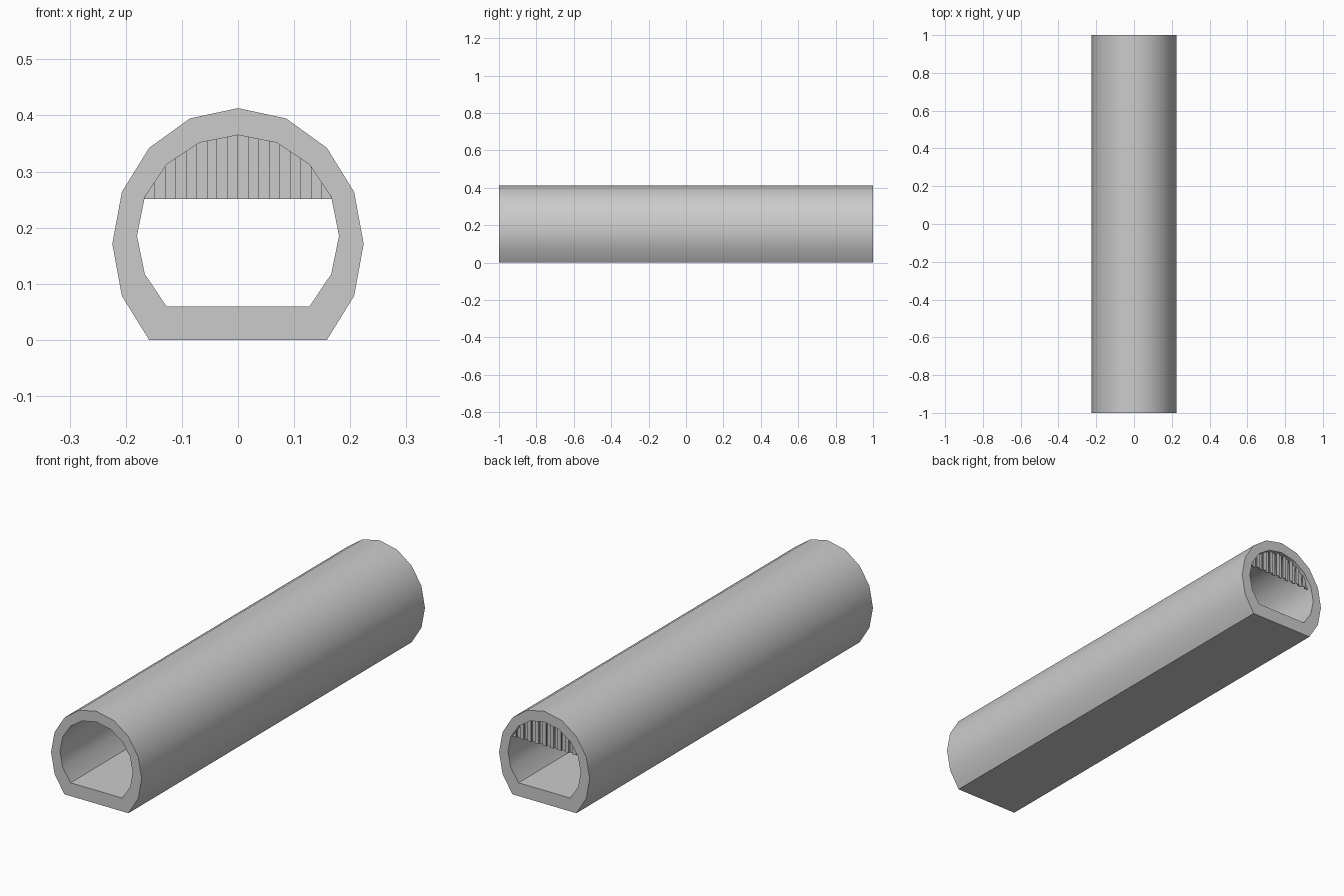
import bpy, bmesh
from math import sin, cos, pi

if "Cube" in bpy.data.objects:
    bpy.data.objects.remove(bpy.data.objects["Cube"])

HALF = 1.0
INNER = (0.18, 0.186, 0.179)     # x radius, centre z, z radius


def arch(rx, cz, rz):
    # 16-sided oval with its lowest sides replaced by a flat floor
    return [(rx * sin(k * pi / 8), cz - 0 + rz * cos(k * pi / 8)) for k in range(-6, 7)]


def finish(name, bm):
    bmesh.ops.recalc_face_normals(bm, faces=bm.faces)
    me = bpy.data.meshes.new(name)
    bm.to_mesh(me)
    bm.free()
    ob = bpy.data.objects.new(name, me)
    bpy.context.collection.objects.link(ob)
    return ob


# Tunnel shell: outer and inner profiles joined into rings at both ends
outer = arch(0.224, 0.171, 0.242)
inner = arch(*INNER)
n = len(outer)
bm = bmesh.new()
rings = [[bm.verts.new((x, y, z)) for x, z in prof]
         for prof, y in ((outer, -HALF), (outer, HALF), (inner, HALF), (inner, -HALF))]
for a, b in zip(rings, rings[1:] + rings[:1]):
    for i in range(n):
        j = (i + 1) % n
        bm.faces.new((a[i], a[j], b[j], b[i]))
shell = finish("tunnel_shell", bm)
bpy.context.view_layer.objects.active = shell
shell.select_set(True)
bpy.ops.object.shade_smooth_by_angle(angle=pi / 6)


# Strip curtain hanging from the ceiling just inside the back opening
def ceiling(x):
    for (x0, z0), (x1, z1) in zip(inner, inner[1:]):
        if x0 <= x <= x1 and z0 > 0.18 and z1 > 0.18:
            return z0 + (z1 - z0) * (x - x0) / (x1 - x0)
    return 0.252


COUNT, EDGE, BOTTOM, THICK = 18, 0.167, 0.251, 0.004
width = 2 * EDGE / COUNT
bm = bmesh.new()
for s in range(COUNT):
    x0 = -EDGE + s * width
    x1 = x0 + width
    y = 0.975 + 0.008 * (s % 2)
    section = [(x0, BOTTOM), (x1, BOTTOM), (x1, ceiling(x1) + 0.002), (x0, ceiling(x0) + 0.002)]
    front = [bm.verts.new((x, y, z)) for x, z in section]
    back = [bm.verts.new((x, y + THICK, z)) for x, z in section]
    bm.faces.new(front)
    bm.faces.new(back[::-1])
    for i in range(4):
        j = (i + 1) % 4
        bm.faces.new((front[i], back[i], back[j], front[j]))
finish("strip_curtain", bm)
